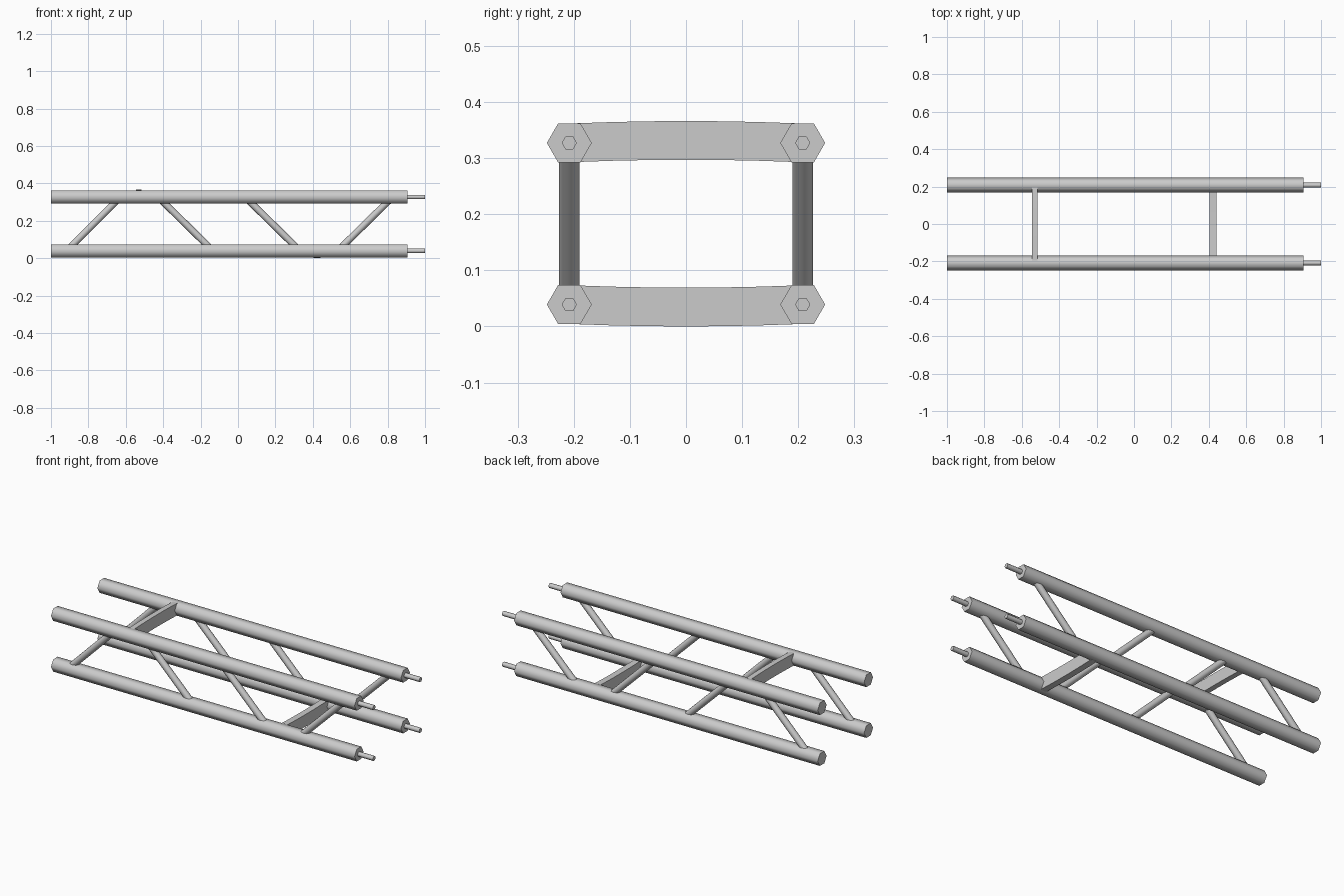
import bpy, bmesh, math
from mathutils import Vector, Matrix

if "Cube" in bpy.data.objects:
    bpy.data.objects.remove(bpy.data.objects["Cube"], do_unlink=True)

steel = bpy.data.materials.new("light_grey_metal")
steel.use_nodes = True
steel.diffuse_color = (0.6, 0.6, 0.6, 1)
steel.node_tree.nodes["Principled BSDF"].inputs["Base Color"].default_value = (0.6, 0.6, 0.6, 1)

SIDE_Y = 0.208
MID_Z = 0.183
CHORD_DZ = 0.144


def finish(name, bm, angle):
    bmesh.ops.recalc_face_normals(bm, faces=bm.faces[:])
    mesh = bpy.data.meshes.new(name)
    bm.to_mesh(mesh)
    bm.free()
    mesh.materials.append(steel)
    obj = bpy.data.objects.new(name, mesh)
    bpy.context.collection.objects.link(obj)
    bpy.ops.object.select_all(action='DESELECT')
    obj.select_set(True)
    bpy.context.view_layer.objects.active = obj
    bpy.ops.object.shade_smooth_by_angle(angle=math.radians(angle))
    return obj


def rod(name, start, end, radius, sides):
    """Capped prism running between two points, with a corner towards +y."""
    a, b = Vector(start), Vector(end)
    along = (b - a).normalized()
    side = Vector((0, 1, 0))
    up = along.cross(side)
    bm = bmesh.new()
    rings = []
    for centre in (a, b):
        ring = []
        for i in range(sides):
            t = math.tau * i / sides
            ring.append(bm.verts.new(centre + radius * (side * math.cos(t) + up * math.sin(t))))
        rings.append(ring)
    for i in range(sides):
        j = (i + 1) % sides
        bm.faces.new((rings[0][i], rings[0][j], rings[1][j], rings[1][i]))
    bm.faces.new(rings[0])
    bm.faces.new(rings[1])
    return finish(name, bm, 65)


def cross_beam(name, x, width, direction):
    """Flat bar between the two sides, bowed slightly outwards."""
    half, length, bow = 0.0345, 0.39, 0.004
    bm = bmesh.new()
    bmesh.ops.create_cube(bm, size=1, matrix=Matrix.Diagonal((width, length, 2 * half, 1)))
    lengthwise = [e for e in bm.edges if abs(e.verts[0].co.y - e.verts[1].co.y) > 0.1]
    bmesh.ops.subdivide_edges(bm, edges=lengthwise, cuts=5, use_grid_fill=True)
    for v in bm.verts:
        lift = bow * (1 - (2 * v.co.y / length) ** 2)
        v.co += Vector((x, 0, MID_Z + direction * (CHORD_DZ + 0.0005 + lift)))
    return finish(name, bm, 30)


# Long chords, each with a connecting pin at one end
for y_name, y in (("front", -SIDE_Y), ("back", SIDE_Y)):
    for z_name, z in (("lower", MID_Z - CHORD_DZ), ("upper", MID_Z + CHORD_DZ)):
        rod(f"{y_name}_{z_name}_chord", (-1, y, z), (0.905, y, z), 0.04, 6)
        rod(f"{y_name}_{z_name}_pin", (0.9, y, z), (1, y, z), 0.0135, 6)

    # Diagonal braces, alternating in slope (foot x, head x)
    for n, (foot, head) in enumerate(((-0.9, -0.64), (-0.15, -0.415), (0.315, 0.05), (0.55, 0.815))):
        rod(f"{y_name}_brace_{n + 1}", (foot, y, 0.055), (head, y, 0.315), 0.0185, 8)

# Flat bars joining the two sides
cross_beam("upper_cross_beam", -0.53, 0.03, 1)
cross_beam("lower_cross_beam", 0.423, 0.036, -1)
